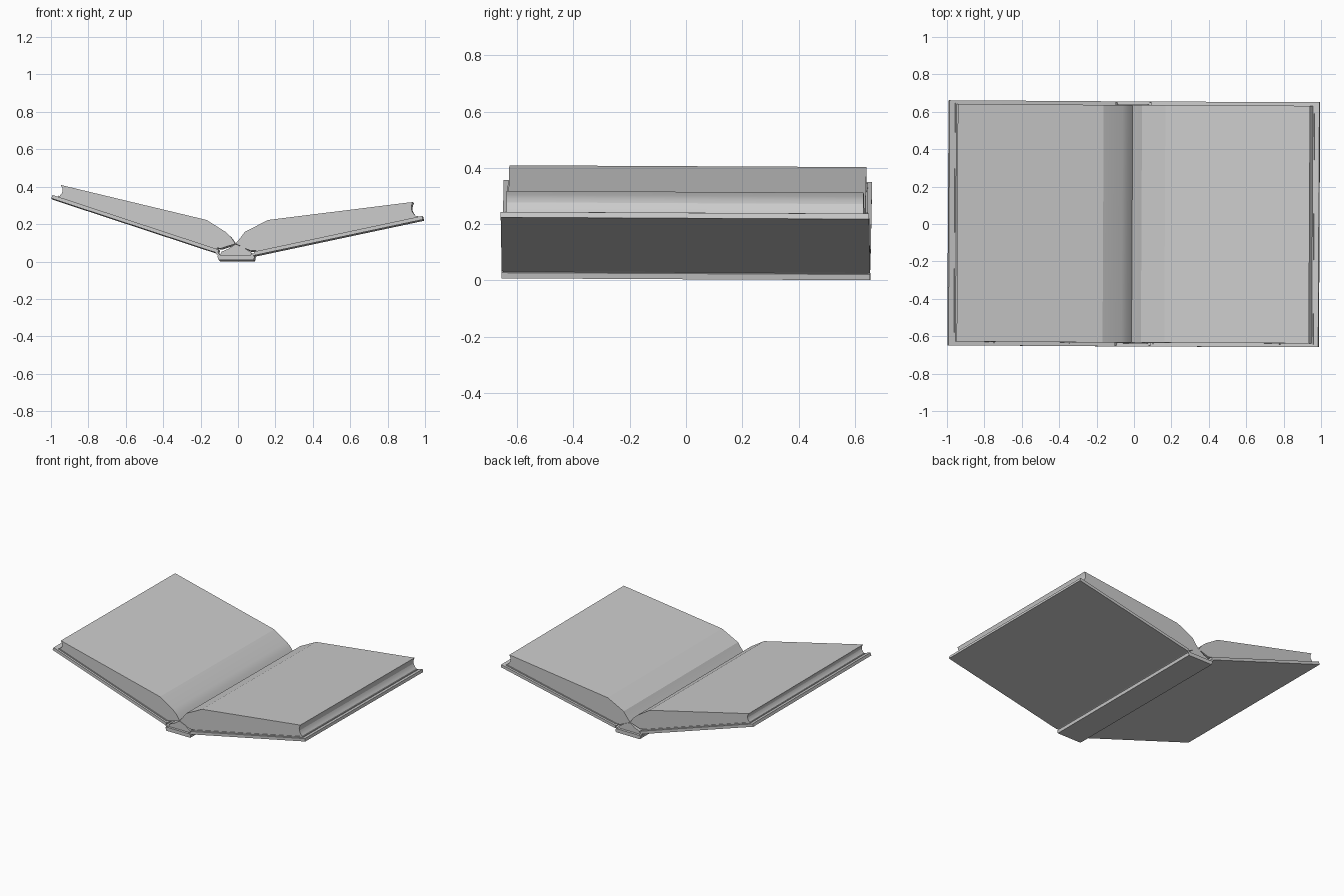
import bpy, bmesh, math

if "Cube" in bpy.data.objects:
    bpy.data.objects.remove(bpy.data.objects["Cube"])

YAW, PITCH, LIFT = -0.005, -0.005, 0.004  # book lies very slightly skewed


def prism(name, profile, half):
    """Extrude an x-z outline along y, from -half to +half."""
    bm = bmesh.new()
    f = bm.faces.new([bm.verts.new((x, -half, z)) for x, z in profile])
    ext = bmesh.ops.extrude_face_region(bm, geom=[f])
    for v in ext["geom"]:
        if isinstance(v, bmesh.types.BMVert):
            v.co.y = half
    bmesh.ops.recalc_face_normals(bm, faces=bm.faces)
    me = bpy.data.meshes.new(name)
    bm.to_mesh(me)
    bm.free()
    ob = bpy.data.objects.new(name, me)
    bpy.context.collection.objects.link(ob)
    ob.rotation_euler = (PITCH, 0, YAW)
    ob.location.z = LIFT
    bpy.context.view_layer.objects.active = ob
    ob.select_set(True)
    bpy.ops.object.shade_smooth_by_angle(angle=math.radians(18))
    ob.select_set(False)
    return ob


def slab(name, a, b, t, half):
    """Board from a to b, with thickness t upwards."""
    dx, dz = b[0] - a[0], b[1] - a[1]
    n = math.hypot(dx, dz)
    nx, nz = -dz / n * t, dx / n * t
    if nz < 0:
        nx, nz = -nx, -nz
    return prism(name, [a, b, (b[0] + nx, b[1] + nz), (a[0] + nx, a[1] + nz)], half)


def fore_edge(a, b, depth, side, n=6):
    """Hollow curve from a to b, bowed towards the spine."""
    return [(a[0] + (b[0] - a[0]) * i / n - side * depth * math.sin(math.pi * i / n),
             a[1] + (b[1] - a[1]) * i / n) for i in range(n + 1)]


# Cover boards
slab("left_cover", (-0.105, 0.037), (-0.995, 0.330), 0.02, 0.655)
slab("right_cover", (0.093, 0.026), (0.992, 0.217), 0.02, 0.655)

# Spine board and the hinges that turn up to meet the covers
prism("spine", [(-0.1, 0), (0.088, 0), (0.092, 0.02), (0.08, 0.026),
                (-0.09, 0.026), (-0.108, 0.022)], 0.655)
slab("left_hinge", (-0.098, 0.015), (-0.125, 0.05), 0.012, 0.65)
slab("right_hinge", (0.075, 0.018), (0.115, 0.036), 0.012, 0.65)

# Page blocks with hollow fore edges and tops curling into the gutter
prism("left_pages",
      [(-0.01, 0.088), (-0.035, 0.125), (-0.065, 0.152), (-0.165, 0.215)]
      + fore_edge((-0.945, 0.402), (-0.957, 0.337), 0.017, -1)
      + [(-0.15, 0.074), (-0.09, 0.062)], 0.635)
prism("right_pages",
      [(-0.01, 0.088), (0.015, 0.118), (0.04, 0.152), (0.165, 0.215)]
      + fore_edge((0.938, 0.311), (0.958, 0.230), 0.017, 1)
      + [(0.13, 0.054), (0.07, 0.05)], 0.635)

# Endpapers glued over the inside of each cover
slab("left_endpaper", (-0.11, 0.059), (-0.96, 0.339), 0.006, 0.64)
slab("right_endpaper", (0.1, 0.047), (0.962, 0.231), 0.006, 0.64)

# Bound core of the pages above the spine
prism("page_binding", [(-0.095, 0.024), (0.082, 0.024), (0.075, 0.04), (0.03, 0.07),
                       (-0.01, 0.086), (-0.05, 0.06), (-0.085, 0.045)], 0.638)
